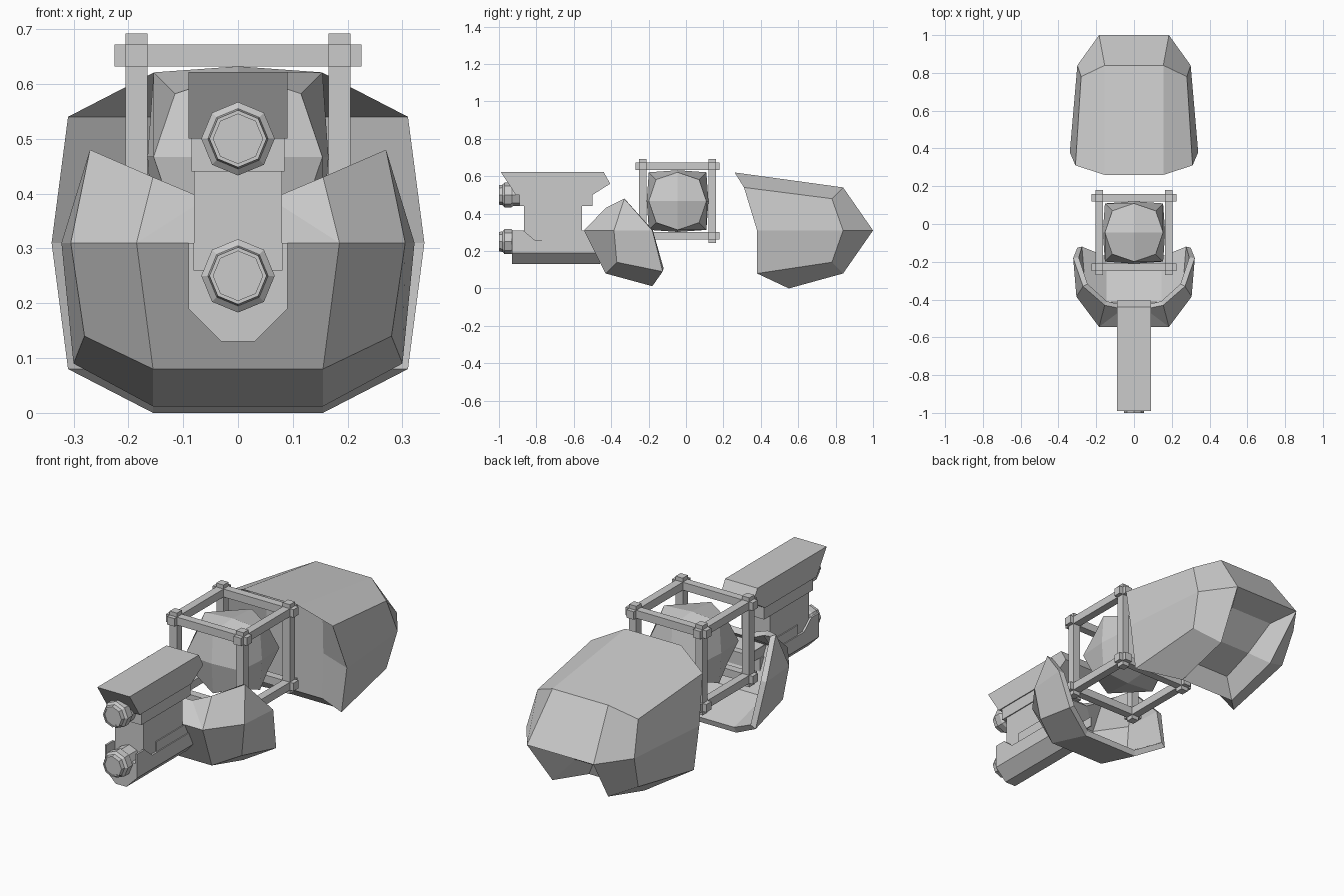
import bpy, bmesh, math

if "Cube" in bpy.data.objects:
    bpy.data.objects.remove(bpy.data.objects["Cube"])


def make(name, verts, faces):
    me = bpy.data.meshes.new(name)
    me.from_pydata(verts, [], faces)
    bm = bmesh.new()
    bm.from_mesh(me)
    bmesh.ops.recalc_face_normals(bm, faces=bm.faces)
    bm.to_mesh(me)
    bm.free()
    ob = bpy.data.objects.new(name, me)
    bpy.context.collection.objects.link(ob)
    return ob


def mirrored(name, pts, faces):
    """Lower-case letters are points on the right, capitals their mirror images."""
    verts, index = [], {}
    for k, (x, y, z) in pts.items():
        index[k], index[k.upper()] = len(verts), len(verts) + 1
        verts += [(x, y, z), (-x, y, z)]
    out = []
    for f in faces.split():
        out.append([index[c] for c in f])
        m = f.swapcase()[::-1]
        if set(m) != set(f):
            out.append([index[c] for c in m])
    return make(name, verts, out)


def loft(name, rings):
    """Skin a list of equal-sized rings and cap both ends."""
    n = len(rings[0])
    verts = [p for r in rings for p in r]
    faces = [list(range(n)), list(range(len(verts) - n, len(verts)))]
    for r in range(len(rings) - 1):
        for i in range(n):
            j = (i + 1) % n
            faces.append([r * n + i, r * n + j, r * n + n + j, r * n + n + i])
    return make(name, verts, faces)


def slab(name, x0, x1, profile):
    """Side profile (y, z) stretched from x0 to x1."""
    return loft(name, [[(x, y, z) for y, z in profile] for x in (x0, x1)])


def rect(y0, y1, z0, z1):
    return [(y0, z0), (y1, z0), (y1, z1), (y0, z1)]


# Rear shell: faceted hull, recessed front and a channel under the back
mirrored("rear_shell", {
    "a": (.185, 1, .31), "b": (.30, .84, .31), "c": (.34, .38, .31),
    "d": (.155, .84, .54), "e": (.28, .78, .48), "f": (.31, .31, .54), "g": (.155, .26, .62),
    "h": (.155, .84, .08), "i": (.28, .78, .14), "j": (.31, .38, .08), "k": (.155, .55, 0),
    "l": (.155, .45, .54), "q": (.16, .45, .31), "m": (.155, .45, .08),
    "n": (.12, .88, .27), "o": (.10, .74, .16), "p": (.10, .58, .10)},
    "aADd dDGg abed bcfe defg abih bcji hijk lfcq qcjm lLQq qQMm glf gGLl kmj kKMm "
    "aANn nNOo oOPp pPKk anoh hopk")

# Front jaw: thin cup, dipped in the middle of its top edge
jaw = mirrored("front_jaw", {
    "a": (.185, -.545, .31), "b": (.305, -.385, .31), "c": (.322, -.18, .31),
    "d": (.155, -.43, .43), "e": (.27, -.33, .48), "n": (.06, -.45, .39),
    "h": (.155, -.43, .08), "i": (.28, -.37, .14), "j": (.30, -.125, .09), "k": (.155, -.18, .012)},
    "aANn adn abed bce aAHh abih bcji hijk hHKk")
solid = jaw.modifiers.new("thickness", "SOLIDIFY")
solid.thickness = .03
solid.offset = -1

# Core: swollen cube with four faces per side
core_y, core_z = -.045, .467
bm = bmesh.new()
bmesh.ops.create_cube(bm, size=2)
bmesh.ops.subdivide_edges(bm, edges=bm.edges[:], cuts=1, use_grid_fill=True)
for v in bm.verts:
    n = sum(abs(c) > .5 for c in v.co)
    v.co *= {1: .165, 2: .154, 3: .115}[n]
    v.co.y += core_y
    v.co.z += core_z
me = bpy.data.meshes.new("core")
bm.to_mesh(me)
bm.free()
bpy.context.collection.objects.link(bpy.data.objects.new("core", me))

# Cage: twelve bars with overlapping ends
for axis in range(3):
    for s in (-1, 1):
        for t in (-1, 1):
            c, h = [0, core_y, core_z], [.02] * 3
            h[axis] = .225
            c[(axis + 1) % 3] += s * .185
            c[(axis + 2) % 3] += t * .185
            slab("cage_bar", c[0] - h[0], c[0] + h[0],
                 rect(c[1] - h[1], c[1] + h[1], c[2] - h[2], c[2] + h[2]))

# Gun housing: top cover, plate, central body, base
slab("gun_top_cover", -.09, .09,
     [(-.99, .622), (-.44, .622), (-.405, .56), (-.50, .50), (-.91, .50)])
slab("gun_upper_plate", -.085, .085, rect(-.89, -.50, .44, .50))
slab("gun_body", -.08, .08, rect(-.865, -.555, .25, .445))

section = [(.09, .26), (.09, .19), (.03, .13), (-.03, .13), (-.09, .19), (-.09, .26)]
loft("gun_lower_cover", [[(x, y, z) for x, z in section] for y in (-.93, -.46)])
for s in (-1, 1):
    slab("gun_side_lug", s * .08, s * .09,
         [(-.93, .25), (-.93, .31), (-.87, .31), (-.81, .26), (-.81, .25)])
    slab("gun_side_rail", s * .08, s * .085,
         [(-.77, .26), (-.77, .31), (-.42, .31), (-.42, .26)])


# Barrels: eight-sided muzzles
def ring(r, y, z):
    return [(r * math.sin(i * math.pi / 4), y, z + r * math.cos(i * math.pi / 4)) for i in range(8)]


for name, z in (("upper_barrel", .50), ("lower_barrel", .25)):
    loft(name, [ring(r, y, z) for r, y in
                ((.06, -.86), (.06, -.925), (.067, -.935), (.067, -.97),
                 (.055, -.98), (.052, -1.0), (.045, -1.0), (.045, -.995))])
